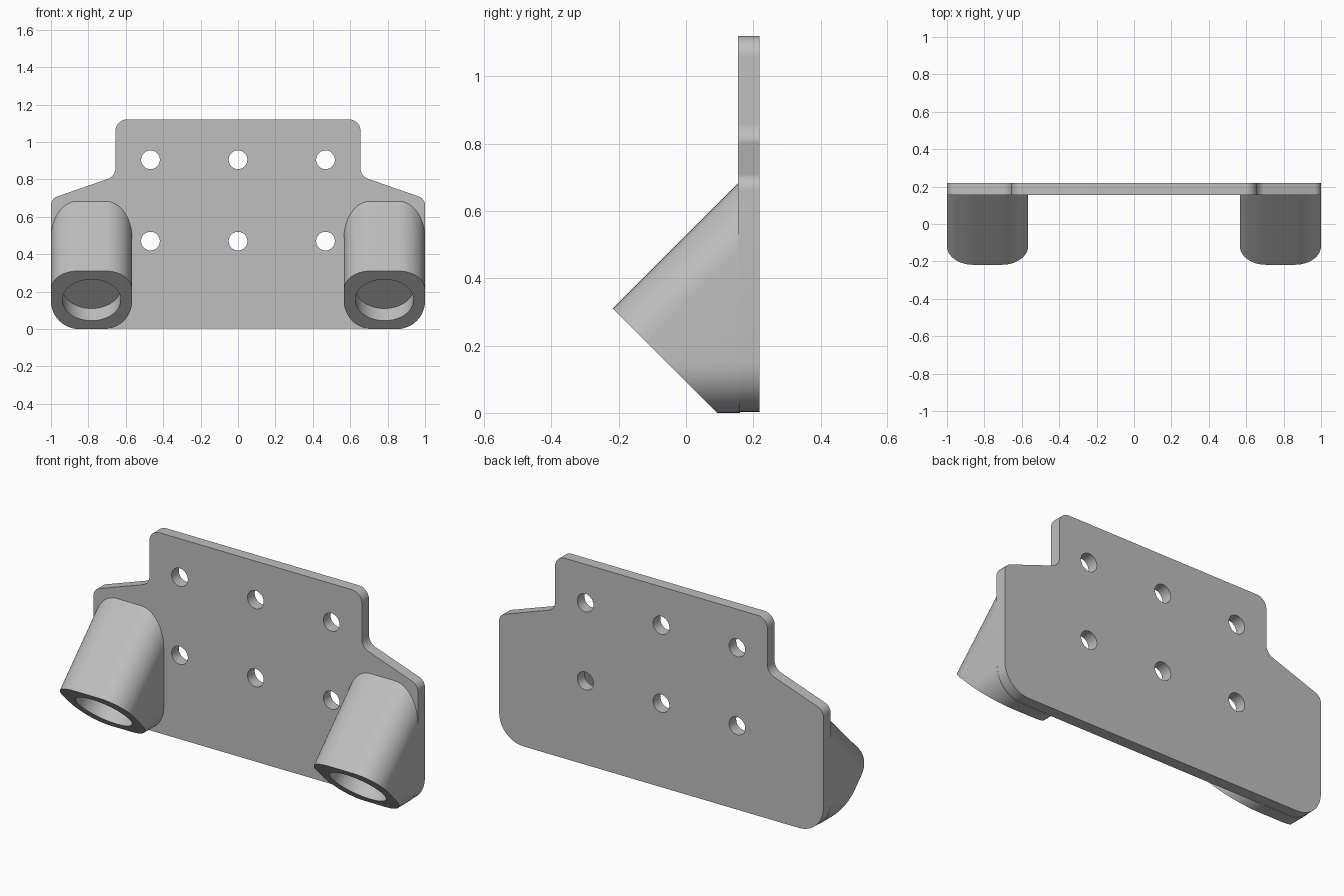
import bpy, bmesh, math
from mathutils import Vector, Matrix

cube = bpy.data.objects.get("Cube")
if cube:
    bpy.data.objects.remove(cube, do_unlink=True)

grey = bpy.data.materials.new("plain grey")
grey.use_nodes = True
grey.diffuse_color = (0.52, 0.52, 0.52, 1)
grey.node_tree.nodes["Principled BSDF"].inputs["Base Color"].default_value = grey.diffuse_color

FRONT, BACK = 0.155, 0.218


def make_object(name, bm):
    bmesh.ops.recalc_face_normals(bm, faces=bm.faces)
    mesh = bpy.data.meshes.new(name)
    bm.to_mesh(mesh)
    bm.free()
    mesh.materials.append(grey)
    obj = bpy.data.objects.new(name, mesh)
    bpy.context.collection.objects.link(obj)
    return obj


def rounded(corners, steps=10):
    """Outline with each (x, z, radius) corner replaced by a tangent arc."""
    out = []
    for i, (x, z, r) in enumerate(corners):
        p = Vector((x, z))
        a = (Vector(corners[i - 1][:2]) - p).normalized()
        b = (Vector(corners[(i + 1) % len(corners)][:2]) - p).normalized()
        half = a.angle(b) / 2
        centre = p + (a + b).normalized() * r / math.sin(half)
        start = p + a * r / math.tan(half) - centre
        end = p + b * r / math.tan(half) - centre
        sweep = start.angle_signed(end)
        for k in range(steps + 1):
            t = -sweep * k / steps
            c, s = math.cos(t), math.sin(t)
            out.append(centre + Vector((c * start.x - s * start.y, s * start.x + c * start.y)))
    return out


def cylinder(bm, radius, depth, location, tilt):
    """Cylinder along y, tilted about x."""
    place = Matrix.Translation(location) @ Matrix.Rotation(tilt, 4, "X")
    bmesh.ops.create_cone(bm, cap_ends=True, segments=48, radius1=radius,
                          radius2=radius, depth=depth, matrix=place)


def cut(obj, bm):
    """Subtract the cutter and keep the finished mesh."""
    cutter = make_object("cutter", bm)
    cutter.hide_render = True
    mod = obj.modifiers.new("cut", "BOOLEAN")
    mod.operation, mod.solver, mod.object = "DIFFERENCE", "EXACT", cutter
    bpy.context.view_layer.update()
    mesh = bpy.data.meshes.new_from_object(obj.evaluated_get(bpy.context.evaluated_depsgraph_get()))
    obj.modifiers.clear()
    obj.data = mesh
    bpy.data.objects.remove(cutter, do_unlink=True)


def smooth(obj):
    bpy.ops.object.select_all(action="DESELECT")
    obj.select_set(True)
    bpy.context.view_layer.objects.active = obj
    bpy.ops.object.shade_smooth_by_angle(angle=math.radians(28))


# Mounting plate with shoulders
right = [(1, 0.003, 0.15), (1, 0.697, 0.05), (0.655, 0.817, 0.06), (0.655, 1.12, 0.06)]
left = [(-x, z, r) for x, z, r in reversed(right)]
bm = bmesh.new()
face = bm.faces.new([bm.verts.new((p.x, FRONT, p.y)) for p in rounded(right + left)])
swept = bmesh.ops.extrude_face_region(bm, geom=[face])["geom"]
bmesh.ops.translate(bm, vec=(0, BACK - FRONT, 0),
                    verts=[g for g in swept if isinstance(g, bmesh.types.BMVert)])
plate = make_object("mounting_plate", bm)

# Six screw holes
bm = bmesh.new()
for x in (-0.468, 0, 0.468):
    for z in (0.47, 0.905):
        cylinder(bm, 0.05, 0.3, (x, 0.187, z), math.pi / 2)
cut(plate, bm)
smooth(plate)

# Angled sockets: a sloped mouth swept back and up into the plate
CENTRE, HALF, TOP, SLOPE_Y = 0.783, 0.217, 0.31, 0.092
for side, label in ((1, "left"), (-1, "right")):
    mouth = []
    for sx, sz, rx, rz in ((1, 1, 0.14, 0.1), (-1, 1, 0.14, 0.1), (-1, -1, 0.15, 0.15), (1, -1, 0.15, 0.15)):
        for k in range(13):
            t = math.pi / 2 * k / 12
            x = sx * (HALF - rx + rx * math.cos(t))
            z = TOP / 2 + sz * (TOP / 2 - rz + rz * math.sin(t))
            mouth.append((side * CENTRE + x, SLOPE_Y - z, z))
    bm = bmesh.new()
    inner = FRONT + 0.005
    for x, y, z in mouth:
        bm.verts.new((x, y, z))
        bm.verts.new((x, inner, z))
        bm.verts.new((x, inner, z + inner - y))
    hull = bmesh.ops.convex_hull(bm, input=bm.verts[:])
    spare = {g for g in hull["geom_interior"] + hull["geom_unused"] if isinstance(g, bmesh.types.BMVert)}
    bmesh.ops.delete(bm, geom=list(spare), context="VERTS")
    bmesh.ops.dissolve_limit(bm, angle_limit=0.01, verts=bm.verts[:], edges=bm.edges[:])
    socket = make_object(label + "_socket", bm)

    # Shallow round recess square to the mouth
    bm = bmesh.new()
    cylinder(bm, 0.156, 0.184, (side * CENTRE, SLOPE_Y - TOP / 2, TOP / 2), -math.pi / 4)
    cut(socket, bm)
    smooth(socket)
